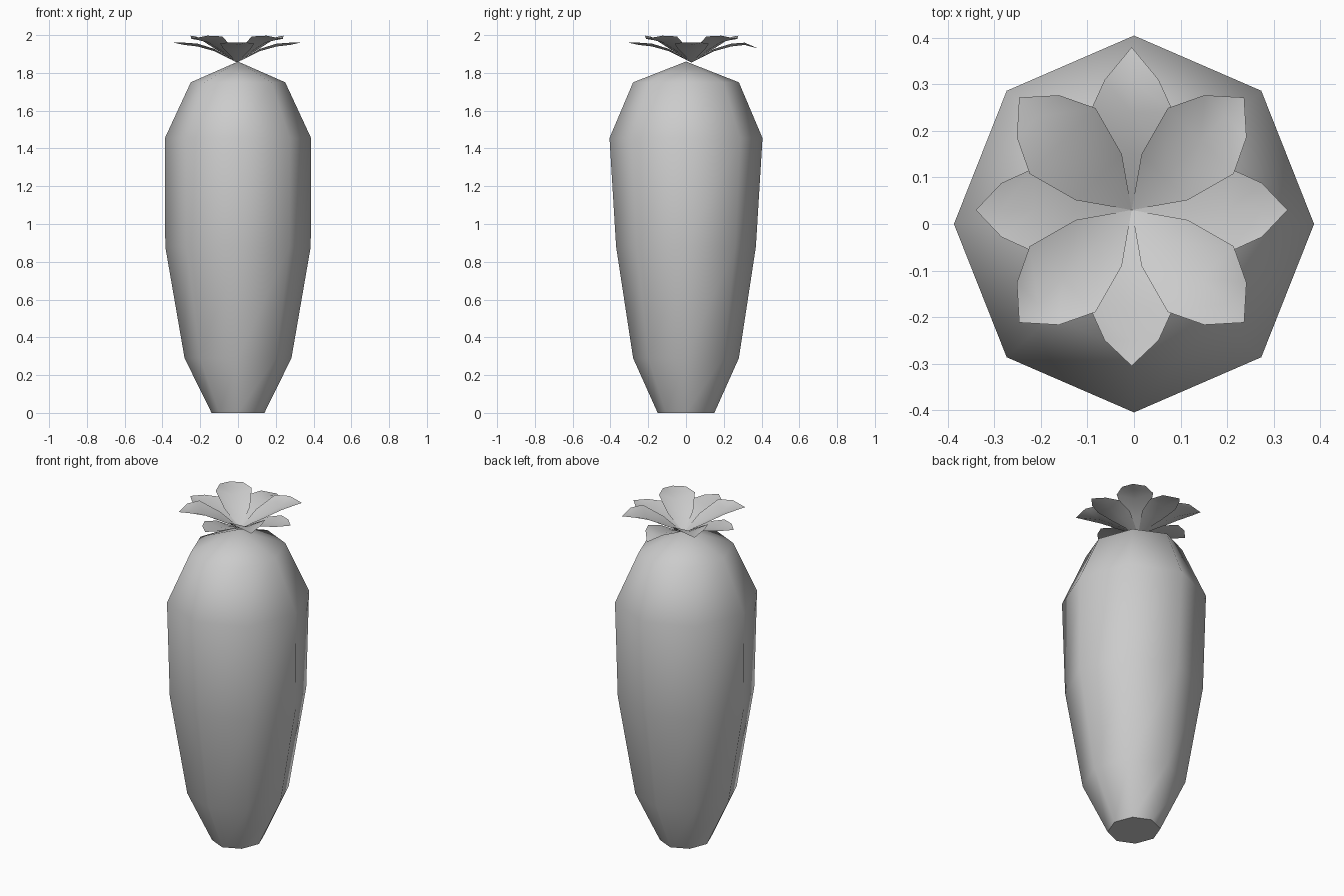
import bpy, bmesh, math
from mathutils import Vector, Matrix

cube = bpy.data.objects.get("Cube")
if cube:
    bpy.data.objects.remove(cube, do_unlink=True)

grey = bpy.data.materials.new("plain grey")
grey.use_nodes = True
colour = (0.6, 0.6, 0.6, 1)
grey.diffuse_color = colour
grey.node_tree.nodes["Principled BSDF"].inputs["Base Color"].default_value = colour


def add_object(name, bm):
    mesh = bpy.data.meshes.new(name)
    bm.to_mesh(mesh)
    bm.free()
    mesh.materials.append(grey)
    obj = bpy.data.objects.new(name, mesh)
    bpy.context.collection.objects.link(obj)
    return obj


# Body: eight-sided rings (x radius, y radius, height) closed by a low cone
SIDES = 8
profile = [(0.14, 0.15, 0), (0.283, 0.28, 0.29), (0.385, 0.37, 0.88),
           (0.387, 0.405, 1.455), (0.25, 0.28, 1.75)]
bm = bmesh.new()
rings = []
for rx, ry, z in profile:
    angles = [math.tau * i / SIDES for i in range(SIDES)]
    rings.append([bm.verts.new((rx * math.cos(a), ry * math.sin(a), z)) for a in angles])
for low, high in zip(rings, rings[1:]):
    for i in range(SIDES):
        j = (i + 1) % SIDES
        bm.faces.new((low[i], low[j], high[j], high[i]))
apex = bm.verts.new((0, 0, 1.86))
for i in range(SIDES):
    bm.faces.new((rings[-1][i], rings[-1][(i + 1) % SIDES], apex))
for face in bm.faces:
    face.smooth = True
base = bm.faces.new(rings[0][::-1])
for edge in base.edges:
    edge.smooth = False
add_object("cactus_body", bm)


# Petals: pointed, slightly cupped leaves (distance, half width, mid height, edge height)
upper = [(0.1, 0.07, 0.055, 0.075), (0.21, 0.1, 0.105, 0.138),
         (0.285, 0.064, 0.118, 0.142)]
lower = [(0.12, 0.072, 0.06, 0.072), (0.21, 0.09, 0.085, 0.1),
         (0.28, 0.058, 0.093, 0.105)]


def add_petal(name, angle, stations, length, tip_height):
    bm = bmesh.new()
    root = bm.verts.new((0, 0, 0))
    rows = [[bm.verts.new((d, side * w, mid if side == 0 else edge)) for side in (-1, 0, 1)]
            for d, w, mid, edge in stations]
    tip = bm.verts.new((length, 0, tip_height))
    for k in (0, 1):
        bm.faces.new((root, rows[0][k], rows[0][k + 1]))
        for a, b in zip(rows, rows[1:]):
            bm.faces.new((a[k], b[k], b[k + 1], a[k + 1]))
        bm.faces.new((rows[-1][k], tip, rows[-1][k + 1]))
    for face in bm.faces:
        face.smooth = True
    place = Matrix.Translation(Vector((-0.005, 0.03, 1.855))) @ Matrix.Rotation(angle, 4, "Z")
    bm.transform(place)
    add_object(name, bm)


for i, (side, corner) in enumerate(zip(("left", "back", "right", "front"),
                                       ("back_left", "back_right", "front_right", "front_left"))):
    turn = math.pi / 2 * i
    drop = 0.03 if side == "back" else 0
    add_petal("lower_petal_" + side, turn, lower, 0.335 + drop / 2, 0.105 - drop)
    add_petal("upper_petal_" + corner, turn + math.pi / 4, upper, 0.342, 0.125)
